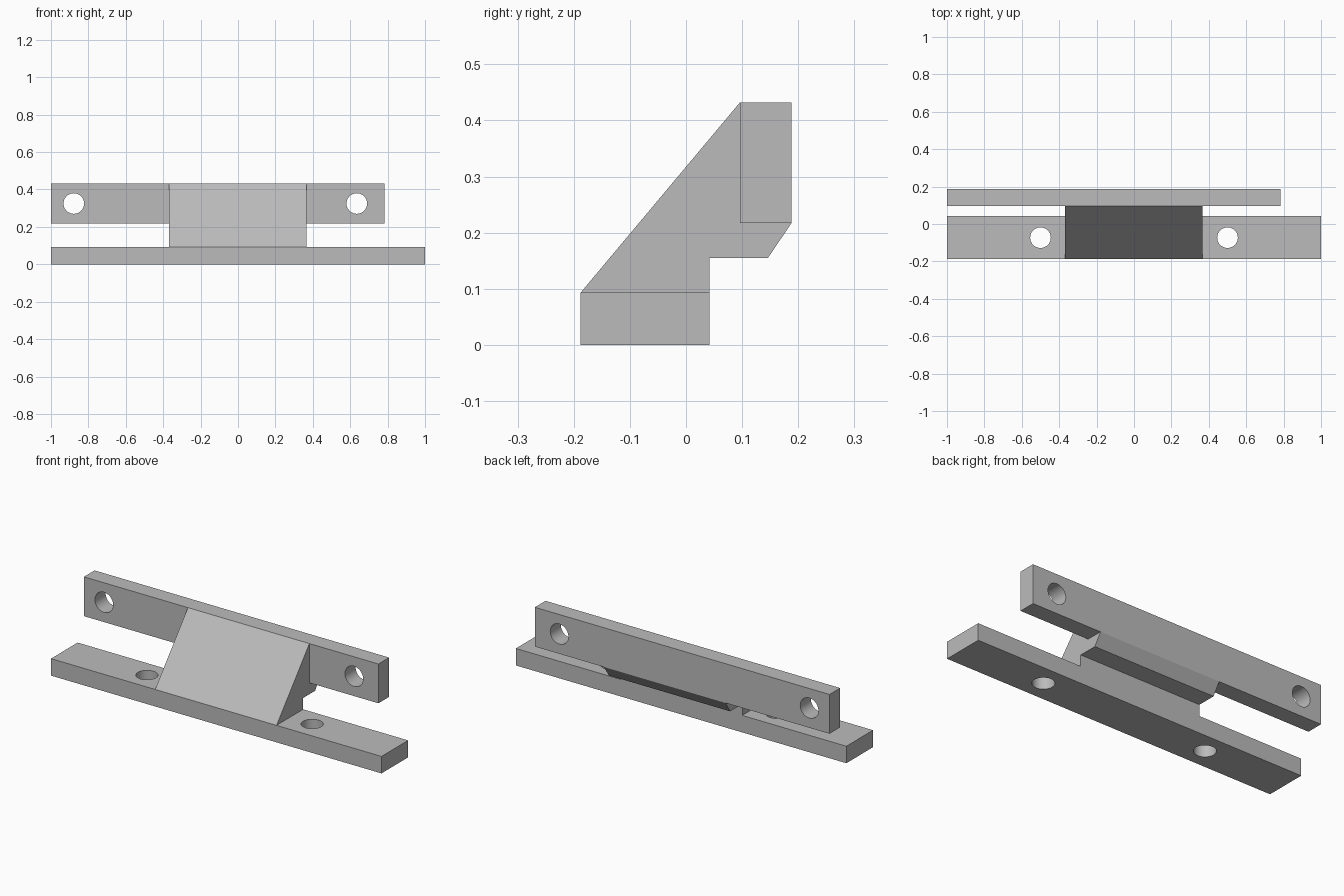
import bpy
import bmesh
from math import pi, radians

cube = bpy.data.objects.get("Cube")
if cube:
    bpy.data.objects.remove(cube, do_unlink=True)

grey = bpy.data.materials.new("plain grey")
grey.use_nodes = True
colour = (0.5, 0.5, 0.5, 1)
grey.diffuse_color = colour
grey.node_tree.nodes["Principled BSDF"].inputs["Base Color"].default_value = colour


def extrude_profile(name, profile, x0, x1):
    """Extrude a (y, z) outline along x."""
    bm = bmesh.new()
    face = bm.faces.new([bm.verts.new((x0, y, z)) for y, z in profile])
    new = bmesh.ops.extrude_face_region(bm, geom=[face])["geom"]
    verts = [v for v in new if isinstance(v, bmesh.types.BMVert)]
    bmesh.ops.translate(bm, verts=verts, vec=(x1 - x0, 0, 0))
    bmesh.ops.recalc_face_normals(bm, faces=bm.faces)
    mesh = bpy.data.meshes.new(name)
    bm.to_mesh(mesh)
    bm.free()
    mesh.materials.append(grey)
    obj = bpy.data.objects.new(name, mesh)
    bpy.context.collection.objects.link(obj)
    return obj


def activate(obj):
    bpy.ops.object.select_all(action="DESELECT")
    obj.select_set(True)
    bpy.context.view_layer.objects.active = obj


def drill(obj, centre, rotation):
    """Cut a round through hole."""
    bpy.ops.mesh.primitive_cylinder_add(
        vertices=48, radius=0.055, depth=0.5, location=centre, rotation=rotation)
    cutter = bpy.context.object
    cutter.hide_render = True
    cutter.data.materials.append(grey)
    mod = obj.modifiers.new("hole", "BOOLEAN")
    mod.operation = "DIFFERENCE"
    mod.solver = "EXACT"
    mod.object = cutter
    activate(obj)
    bpy.ops.object.modifier_apply(modifier=mod.name)
    bpy.data.objects.remove(cutter, do_unlink=True)


def rectangle(y0, y1, z0, z1):
    return [(y0, z0), (y1, z0), (y1, z1), (y0, z1)]


front, base_back, base_top = -0.188, 0.042, 0.093
bar_front, bar_back, bar_low, top = 0.096, 0.188, 0.217, 0.432

# Flat base strip with two vertical holes
base = extrude_profile("base_strip", rectangle(front, base_back, 0, base_top), -1, 1)
for x in (-0.5, 0.5):
    drill(base, (x, (front + base_back) / 2, base_top / 2), (0, 0, 0))

# Upright bar with two horizontal holes
bar = extrude_profile("upright_bar", rectangle(bar_front, bar_back, bar_low, top), -1, 0.783)
for x in (-0.878, 0.635):
    drill(bar, (x, (bar_front + bar_back) / 2, 0.325), (pi / 2, 0, 0))

# Sloped connecting block with a stepped, chamfered underside
block = extrude_profile("sloped_block", [
    (front, base_top), (base_back, base_top), (base_back, 0.155), (0.146, 0.155),
    (bar_back, bar_low), (bar_front, bar_low), (bar_front, top)], -0.37, 0.365)

for obj in (base, bar, block):
    activate(obj)
    bpy.ops.object.shade_smooth_by_angle(angle=radians(30))
